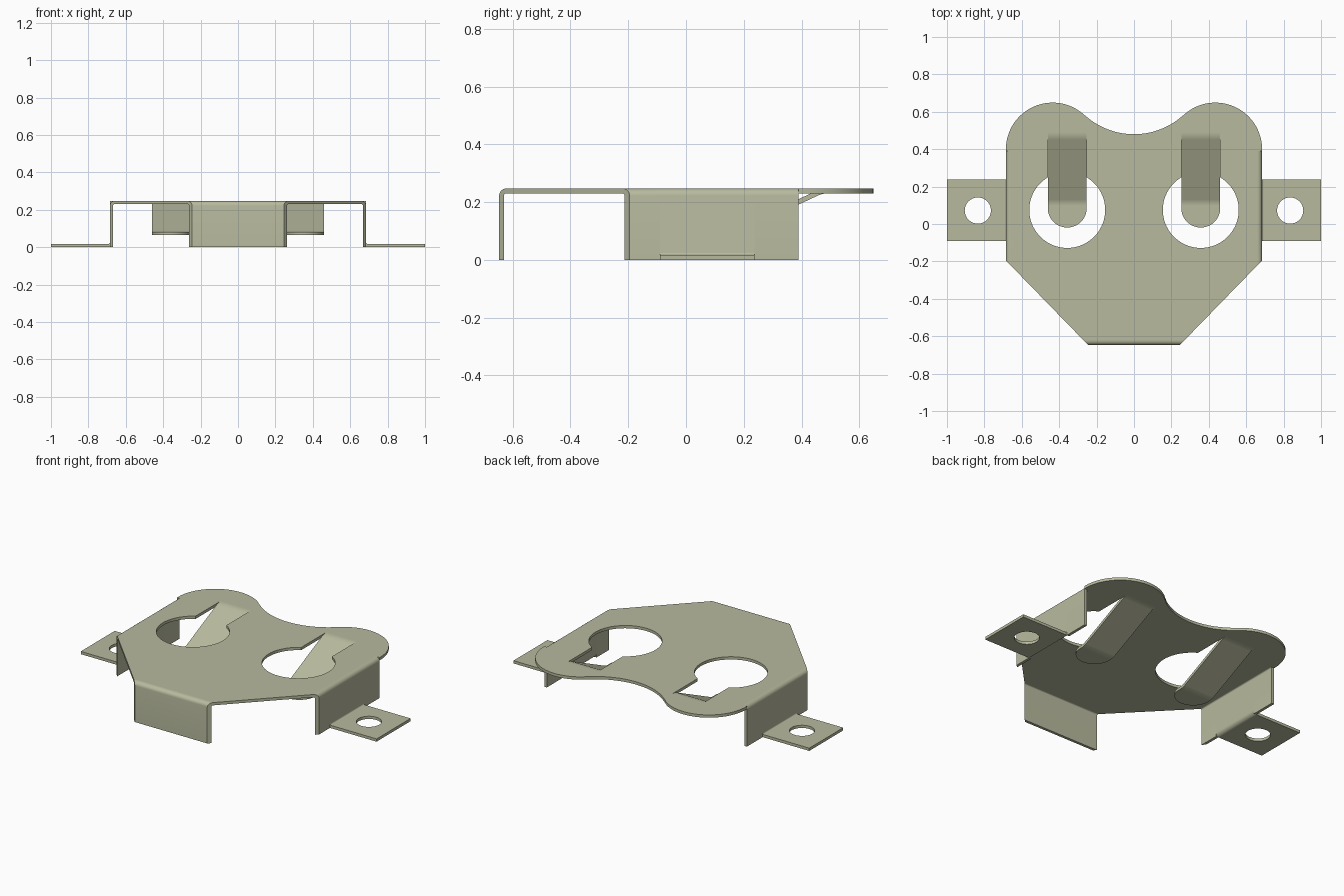
import bpy, bmesh
from math import sin, cos, pi, radians, sqrt, acos

if "Cube" in bpy.data.objects:
    bpy.data.objects.remove(bpy.data.objects["Cube"])

H, T = 0.247, 0.017            # overall height, sheet thickness
RI = 0.008                     # inside bend radius
RO = RI + T                    # outside bend radius
SIDE, FRONT = 0.685, 0.647     # outer faces of the side and front walls
BACK = 0.39                    # back end of the side walls
TAB0, TAB1 = -0.09, 0.238      # extent of the mounting tabs along y
HOLE_X, HOLE_Y, HOLE_R = 0.357, 0.075, 0.203
TONGUE_R = 0.104               # half width of a spring tongue

metal = bpy.data.materials.new("grey olive metal")
metal.use_nodes = True
colour = (0.477, 0.491, 0.342, 1)
metal.diffuse_color = colour
metal.node_tree.nodes["Principled BSDF"].inputs["Base Color"].default_value = colour


def finish(name, bm):
    bmesh.ops.recalc_face_normals(bm, faces=bm.faces)
    mesh = bpy.data.meshes.new(name)
    bm.to_mesh(mesh)
    bm.free()
    mesh.materials.append(metal)
    ob = bpy.data.objects.new(name, mesh)
    bpy.context.collection.objects.link(ob)
    bpy.ops.object.select_all(action='DESELECT')
    ob.select_set(True)
    bpy.context.view_layer.objects.active = ob
    bpy.ops.object.shade_smooth_by_angle(angle=radians(30))


def arc(cx, cy, r, a0, a1, n):
    steps = [a0 + (a1 - a0) * i / n for i in range(n + 1)]
    return [(cx + r * cos(a), cy + r * sin(a)) for a in steps]


def sheet(name, loops, z):
    """Flat sheet from an outline and hole loops."""
    bm = bmesh.new()
    edges = []
    for loop in loops:
        vs = [bm.verts.new((x, y, z)) for x, y in loop]
        edges += [bm.edges.new((vs[i - 1], vs[i])) for i in range(len(vs))]
    bmesh.ops.triangle_fill(bm, edges=edges, use_beauty=True)
    res = bmesh.ops.extrude_face_region(bm, geom=bm.faces[:])
    top = [v for v in res["geom"] if isinstance(v, bmesh.types.BMVert)]
    bmesh.ops.translate(bm, verts=top, vec=(0, 0, T))
    finish(name, bm)


def strip(name, outer, inner, place, lo, hi):
    """Bent strip: a two-sided profile swept between lo(o) and hi(o)."""
    bm = bmesh.new()
    rings = [[[bm.verts.new(place(o, end(o), z)) for o, z in side]
              for side in (outer, inner)] for end in (lo, hi)]
    (a, b), (c, d) = rings
    for i in range(len(outer) - 1):
        j = i + 1
        for p, q in ((a, c), (b, d), (a, b), (c, d)):
            bm.faces.new((p[i], p[j], q[j], q[i]))
    for i in (0, -1):
        bm.faces.new((a[i], b[i], d[i], c[i]))
    finish(name, bm)


# Corner cuts: wall ends follow the slanted front edges
def side_start(o):
    return -0.195 - (SIDE - o) * 1.02


def front_half(o):
    return 0.245 + (FRONT - o) * 0.98


# Top plate outline, right half then mirrored
lobe_x, lobe_y, lobe_r = 0.435, 0.399, 0.25
dip_r, dip_y = 0.391, 0.871
tangent = acos(-lobe_x / (lobe_r + dip_r))
fx, fy = SIDE - RO, FRONT - RO
half = [(front_half(fy), -fy), (fx, side_start(fx)), (fx, BACK), (SIDE, BACK)]
half += arc(lobe_x, lobe_y, lobe_r, 0, tangent, 32)
half += arc(0, dip_y, dip_r, tangent - pi, -pi / 2, 14)[1:]
outline = half + [(-x, y) for x, y in reversed(half[:-1])]

# Keyhole openings: round hole plus the slot left by the tongue
SLOT_Y = 0.49
open_a = acos(TONGUE_R / HOLE_R)
key = arc(HOLE_X, HOLE_Y, HOLE_R, open_a, -pi - open_a, 56)
key += [(HOLE_X - TONGUE_R, SLOT_Y), (HOLE_X + TONGUE_R, SLOT_Y)]
sheet("top_plate", [outline, key, [(-x, y) for x, y in key]], H - T)


# Wall profiles
def wall_top(o):
    return (arc(o - RO, H - RO, RO, pi / 2, 0, 6),
            arc(o - RO, H - RO, RI, pi / 2, 0, 6))


def wall(o):
    outer, inner = wall_top(o)
    return outer + [(o, 0)], inner + [(o - T, 0)]


outer, inner = wall(FRONT)
strip("front_wall", outer, inner, lambda o, s, z: (s, -o, z),
      lambda o: -front_half(o), front_half)

# Tongue profile: bend down from the plate, slope, flat rounded tip
BEND, SLOPE, FLAT_Z, TIP_Y = 0.095, radians(25), 0.065, 0.085
FLAT_Y = 0.098
t_top, t_bot = [], []
for i in range(9):
    a = SLOPE * i / 8
    for pts, r in ((t_top, BEND), (t_bot, BEND - T)):
        pts.append((SLOT_Y - r * sin(a), H - BEND + r * cos(a)))
for i in range(9):
    a = SLOPE * (1 - i / 8)
    for pts, r in ((t_top, BEND - T), (t_bot, BEND)):
        pts.append((FLAT_Y + r * sin(a), FLAT_Z + BEND - r * cos(a)))
for i in range(17):
    y = TIP_Y - TONGUE_R * sin(radians(89) * i / 16)
    t_top.append((y, FLAT_Z + T))
    t_bot.append((y, FLAT_Z))


def tongue_half(y):
    return sqrt(TONGUE_R ** 2 - min(0, y - TIP_Y) ** 2)


# Side walls, tabs and tongues, mirrored
for label, m in (("left", 1), ("right", -1)):
    def place(o, s, z):
        return (m * o, s, z)

    outer, inner = wall(SIDE)
    strip(label + "_wall_front", outer, inner, place, side_start, lambda o: TAB0)
    strip(label + "_wall_back", outer, inner, place, lambda o: TAB1, lambda o: BACK)

    # Middle of the wall bends outward into the tab
    outer, inner = wall_top(SIDE)
    foot = SIDE + RI
    outer += arc(foot, RO, RI, pi, 1.5 * pi, 6)
    inner += arc(foot, RO, RO, pi, 1.5 * pi, 6)
    strip(label + "_wall_middle", outer, inner, place, lambda o: TAB0, lambda o: TAB1)

    tab = [(foot, TAB0), (1, TAB0), (1, TAB1), (foot, TAB1)]
    screw_hole = arc(0.835, 0.072, 0.07, 0, 2 * pi, 40)[:-1]
    sheet(label + "_tab", [[(m * x, y) for x, y in p] for p in (tab, screw_hole)], 0)

    strip(label + "_tongue", t_top, t_bot,
          lambda o, s, z: (m * (HOLE_X + s), o, z),
          lambda y: -tongue_half(y), tongue_half)
